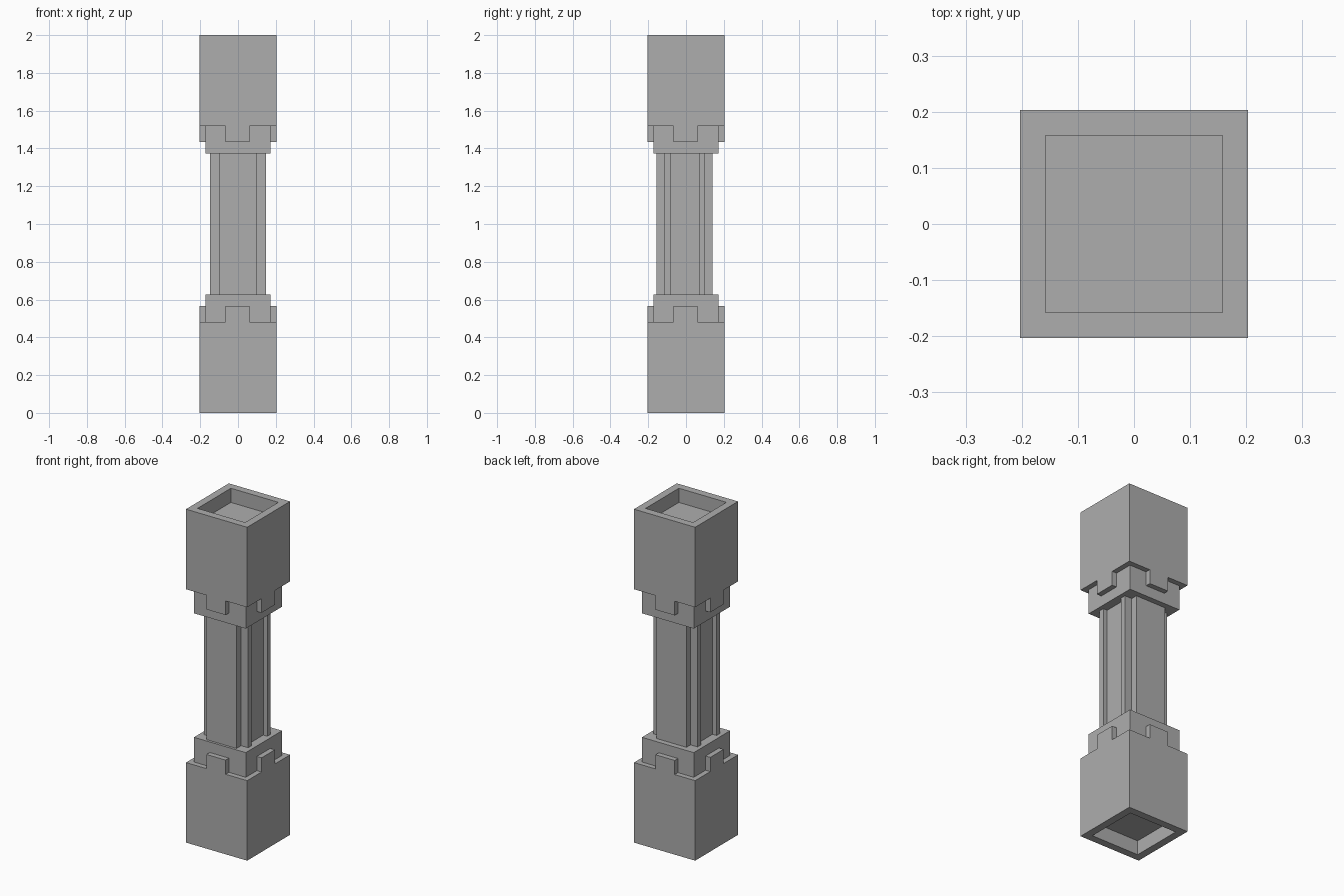
import bpy
import bmesh

old = bpy.data.objects.get("Cube")
if old:
    bpy.data.objects.remove(old, do_unlink=True)

stone = bpy.data.materials.new("grey_stone")
stone.use_nodes = True
grey = (0.42, 0.42, 0.42, 1)
stone.diffuse_color = grey
stone.node_tree.nodes["Principled BSDF"].inputs["Base Color"].default_value = grey

HALF, COLLAR = 0.203, 0.172
BLOCK_H, TAB_TOP, COLLAR_TOP, HEIGHT = 0.48, 0.565, 0.628, 2.0


def finish(name, bm):
    bmesh.ops.recalc_face_normals(bm, faces=bm.faces[:])
    mesh = bpy.data.meshes.new(name)
    bm.to_mesh(mesh)
    bm.free()
    mesh.materials.append(stone)
    obj = bpy.data.objects.new(name, mesh)
    bpy.context.collection.objects.link(obj)
    return obj


def add_box(bm, x, y, z):
    verts = bmesh.ops.create_cube(bm, size=1)["verts"]
    for v in verts:
        for axis, (lo, hi) in enumerate((x, y, z)):
            v.co[axis] = lo if v.co[axis] < 0 else hi


def box(name, x, y, z):
    bm = bmesh.new()
    add_box(bm, x, y, z)
    return finish(name, bm)


def end_block(name, flip):
    """Square block with a shallow square socket in its outer end."""
    bm = bmesh.new()
    add_box(bm, (-HALF, HALF), (-HALF, HALF), (0, BLOCK_H))
    end = min(bm.faces, key=lambda f: f.calc_center_median().z)
    bmesh.ops.inset_region(bm, faces=[end], thickness=0.064)
    socket = bmesh.ops.extrude_face_region(bm, geom=[end])
    for v in socket["geom"]:
        if isinstance(v, bmesh.types.BMVert):
            v.co.z += 0.085
    if end.is_valid:
        bm.faces.remove(end)
    if flip:
        for v in bm.verts:
            v.co.z = HEIGHT - v.co.z
    return finish(name, bm)


# Matching ends: socketed block, collar and four interlocking tabs
for end, flip in (("lower", False), ("upper", True)):
    def span(a, b):
        return (HEIGHT - b, HEIGHT - a) if flip else (a, b)

    end_block(end + "_block", flip)
    side = (-COLLAR, COLLAR)
    box(end + "_collar", side, side, span(BLOCK_H, COLLAR_TOP))
    tab, z = (-0.067, 0.06), span(BLOCK_H, TAB_TOP)
    for sign, fb, lr in ((-1, "front", "right"), (1, "back", "left")):
        out = tuple(sorted((sign * COLLAR, sign * HALF)))
        box(f"{end}_{fb}_tab", tab, out, z)
        box(f"{end}_{lr}_tab", out, tab, z)

# Shaft profile: raised front and back panels, grooved left and right sides
shaft_half = [(0.1, -0.157), (0.1, -0.113), (0.147, -0.113), (0.147, -0.08),
              (0.12, -0.08), (0.12, 0.068), (0.147, 0.068), (0.147, 0.1),
              (0.1, 0.1), (0.1, 0.139)]
outline = shaft_half + [(-x, y) for x, y in reversed(shaft_half)]
bm = bmesh.new()
base = bm.faces.new([bm.verts.new((x, y, COLLAR_TOP)) for x, y in outline])
top = bmesh.ops.extrude_face_region(bm, geom=[base], use_keep_orig=True)
for v in top["geom"]:
    if isinstance(v, bmesh.types.BMVert):
        v.co.z = HEIGHT - COLLAR_TOP
finish("shaft", bm)
